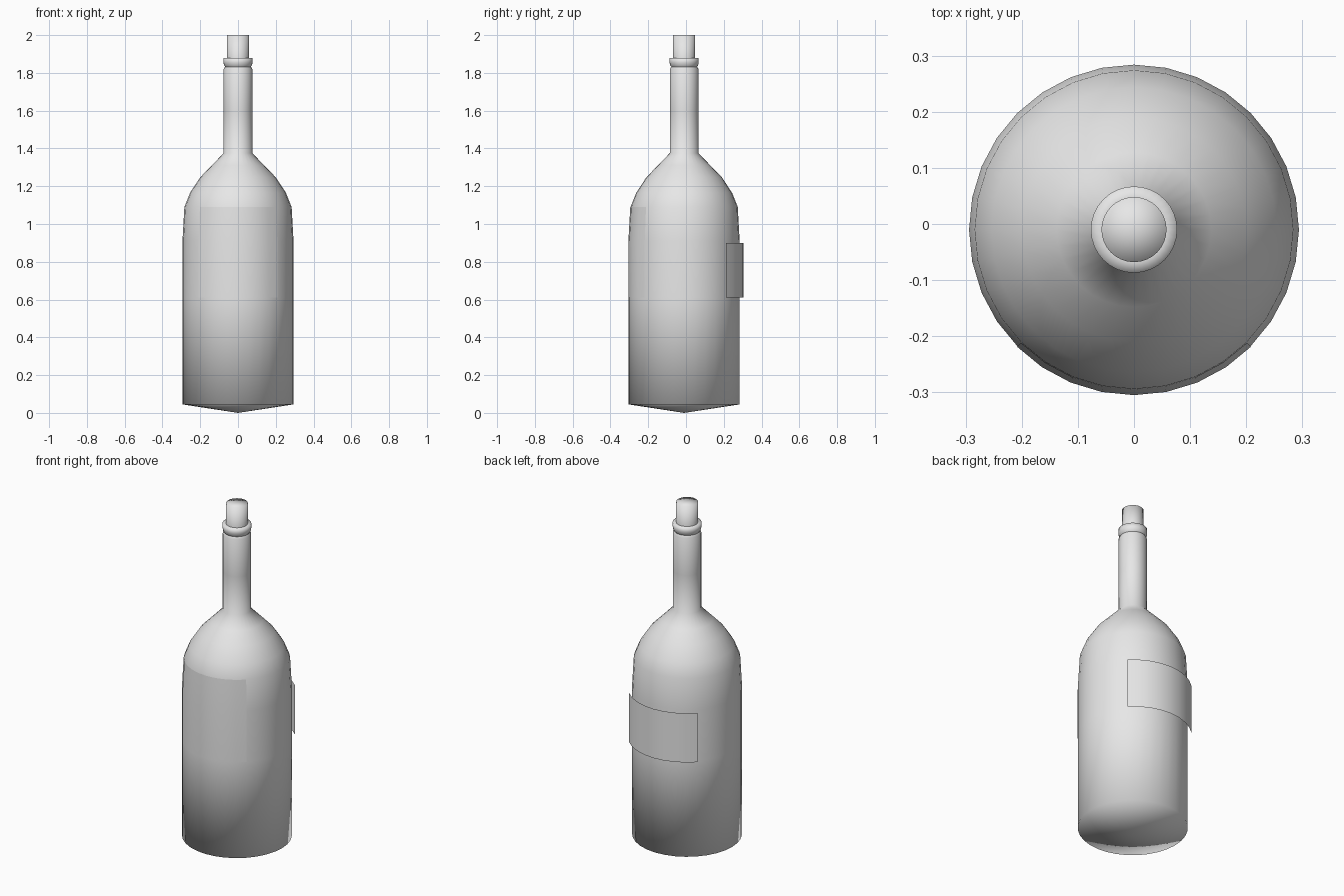
import bpy
import bmesh
from math import sin, cos, pi

cube = bpy.data.objects.get("Cube")
if cube:
    bpy.data.objects.remove(cube, do_unlink=True)

SEGMENTS = 32
AXIS_Y = -0.01

grey = bpy.data.materials.new("light_grey")
grey.use_nodes = True
grey.diffuse_color = (0.8, 0.8, 0.8, 1)
grey.node_tree.nodes["Principled BSDF"].inputs["Base Color"].default_value = (0.8, 0.8, 0.8, 1)


def sweep(name, profile, first=0, count=SEGMENTS):
    """Turn a (radius, height) profile, listed bottom to top, about the bottle axis."""
    closed = count == SEGMENTS
    bm = bmesh.new()
    rings = []
    for r, z in profile:
        if r == 0:
            rings.append([bm.verts.new((0, 0, z))] * (count + 1))
            continue
        ring = []
        for i in range(count if closed else count + 1):
            a = 2 * pi * (first + i) / SEGMENTS
            ring.append(bm.verts.new((r * cos(a), r * sin(a), z)))
        rings.append(ring + ring[:1] if closed else ring)
    for low, high in zip(rings, rings[1:]):
        for i in range(count):
            corners = (low[i], low[i + 1], high[i + 1], high[i])
            bm.faces.new(list(dict.fromkeys(corners)))
    for face in bm.faces:
        face.smooth = True
    mesh = bpy.data.meshes.new(name)
    bm.to_mesh(mesh)
    bm.free()
    mesh.materials.append(grey)
    obj = bpy.data.objects.new(name, mesh)
    obj.location.y = AXIS_Y
    bpy.context.scene.collection.objects.link(obj)
    return obj


# Bottle glass: shallow cone base, straight wall, round shoulder, slim neck
sweep("bottle_body", [
    (0, 0), (0.294, 0.045), (0.294, 0.61), (0.294, 0.91), (0.284, 1.09),
    (0.254, 1.165), (0.2, 1.247), (0.138, 1.311), (0.076, 1.375),
    (0.076, 1.6), (0.076, 1.82), (0.069, 1.832)])

# Lip ring around the mouth
sweep("neck_collar", [
    (0.066, 1.83), (0.074, 1.84), (0.077, 1.855), (0.077, 1.88), (0.056, 1.88)])

# Stopper
sweep("cork", [(0.058, 1.86), (0.058, 2.0), (0, 2.0)])

# Labels: a quarter turn each, centred on the front and the back
sweep("front_label", [(0.295, 0.61), (0.295, 0.91), (0.285, 1.09)], first=20, count=8)
sweep("back_label", [(0.315, 0.61), (0.315, 0.9)], first=4, count=8)
